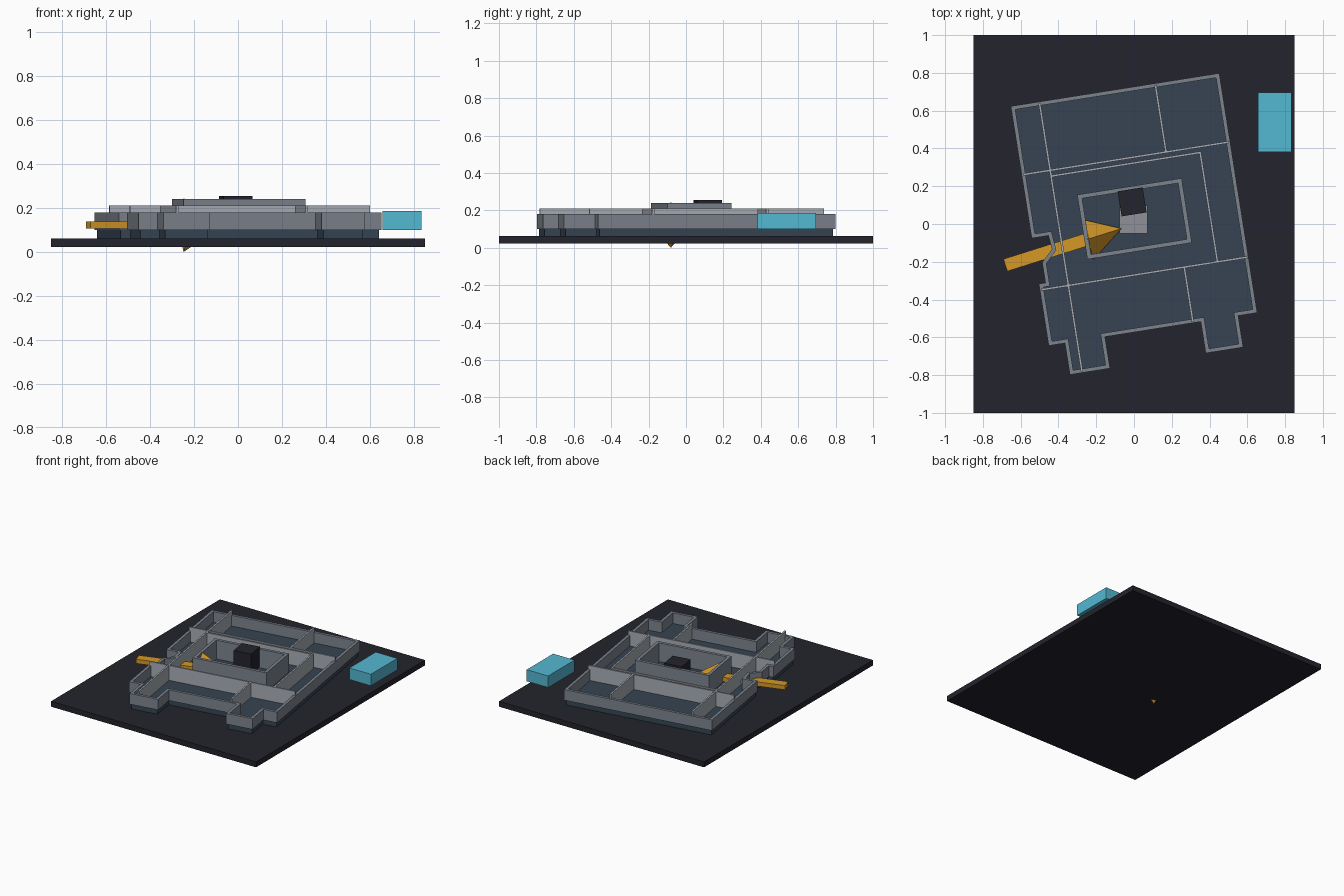
import bpy, bmesh, math
from mathutils import Vector, Matrix

if "Cube" in bpy.data.objects:
    bpy.data.objects.remove(bpy.data.objects["Cube"])

TURN = math.radians(9)          # the building is turned on its base
FLOOR, BASE_TOP = 0.10, 0.062


def material(name, rgb):
    lin = [((c / 255 + 0.055) / 1.055) ** 2.4 for c in rgb] + [1]
    m = bpy.data.materials.new(name)
    m.use_nodes = True
    m.diffuse_color = lin
    m.node_tree.nodes["Principled BSDF"].inputs["Base Color"].default_value = lin
    return m


dark = material("dark_slate", (35, 35, 45))
blue = material("floor_blue", (54, 68, 82))
grey = material("wall_grey", (124, 131, 141))
pale = material("partition_grey", (168, 173, 181))
tile = material("tile_grey", (142, 145, 153))
gold = material("arrow_orange", (212, 152, 38))
cyan = material("cyan", (84, 184, 210))


def finish(bm, name, mat, turn=0.0):
    bmesh.ops.recalc_face_normals(bm, faces=bm.faces)
    mesh = bpy.data.meshes.new(name)
    bm.to_mesh(mesh)
    bm.free()
    mesh.materials.append(mat)
    ob = bpy.data.objects.new(name, mesh)
    ob.rotation_euler.z = turn
    bpy.context.collection.objects.link(ob)
    return ob


def box(name, mat, x, y, z, turn=0.0):
    bm = bmesh.new()
    size = [b - a for a, b in (x, y, z)]
    mid = [(a + b) / 2 for a, b in (x, y, z)]
    bmesh.ops.create_cube(bm, size=1, matrix=Matrix.Translation(mid) @ Matrix.Diagonal(size + [1]))
    return finish(bm, name, mat, turn)


def offset(points, d):
    """Move a clockwise outline inward by d with mitred corners."""
    pts = [Vector(p) for p in points]
    out = []
    for i, p in enumerate(pts):
        a = (p - pts[i - 1]).normalized()
        b = (pts[(i + 1) % len(pts)] - p).normalized()
        n, m = Vector((a.y, -a.x)), Vector((b.y, -b.x))
        out.append(p + (n + m) * d / (1 + n.dot(m)))
    return out


def slab(name, mat, points, z0, z1):
    bm = bmesh.new()
    face = bm.faces.new([bm.verts.new((p[0], p[1], z0)) for p in points])
    top = bmesh.ops.extrude_face_region(bm, geom=[face])["geom"]
    bmesh.ops.translate(bm, vec=(0, 0, z1 - z0),
                        verts=[v for v in top if isinstance(v, bmesh.types.BMVert)])
    return finish(bm, name, mat, TURN)


def ring_wall(name, mat, points, thick, z0, z1):
    bm = bmesh.new()
    inner = offset(points, thick)
    loops = [[bm.verts.new((p[0], p[1], z)) for p in path]
             for path, z in ((points, z0), (points, z1), (inner, z1), (inner, z0))]
    n = len(points)
    for k in range(4):
        a, b = loops[k], loops[(k + 1) % 4]
        for i in range(n):
            j = (i + 1) % n
            bm.faces.new((a[i], a[j], b[j], b[i]))
    return finish(bm, name, mat, TURN)


# Base plate
box("base_plate", dark, (-0.85, 0.85), (-1, 1), (0.022, BASE_TOP))

# Building outline, clockwise, in the turned frame
W, E, S, N, FOOT = -0.547, 0.571, -0.566, 0.718, -0.735
outline = [(W, N), (E, N), (E, S), (0.469, S), (0.469, FOOT), (0.268, FOOT),
           (0.268, S), (-0.245, S), (-0.245, FOOT), (-0.46, FOOT), (-0.46, S),
           (W, S), (W, -0.234), (-0.512, -0.234), (-0.512, -0.125),
           (-0.45, -0.065), (-0.457, 0.01), (W, 0.01)]
slab("floor_slab", blue, offset(outline, 0.01), BASE_TOP, FLOOR)
ring_wall("outer_wall", grey, outline, 0.021, FLOOR, 0.18)

# Partitions, given by their centre lines
partitions = [((-0.537, 0.35), (0.565, 0.35)), ((-0.54, -0.267), (0.565, -0.267)),
              ((-0.394, 0.71), (-0.394, -0.73)), ((0.227, 0.71), (0.227, 0.35)),
              ((-0.394, 0.319), (0.411, 0.319)), ((0.405, 0.319), (0.405, -0.267)),
              ((0.227, -0.267), (0.227, -0.56))]
T = 0.006
for i, (p, q) in enumerate(partitions):
    xs, ys = sorted((p[0], q[0])), sorted((p[1], q[1]))
    if xs[0] == xs[1]:
        xs = (xs[0] - T, xs[1] + T)
    else:
        ys = (ys[0] - T, ys[1] + T)
    box(f"partition_{i + 1}", pale, xs, ys, (FLOOR, 0.211), TURN)

# Central room
room = [(-0.273, 0.2), (0.287, 0.2), (0.287, -0.146), (-0.273, -0.146)]
ring_wall("room_wall", grey, room, 0.023, FLOOR, 0.24)
box("floor_tile", tile, (-0.077, 0.072), (-0.05, 0.098), (FLOOR, 0.108))
block = box("dark_block", dark, (-0.067, 0.067), (-0.067, 0.067), (0.105, 0.255), TURN)
block.location = (-0.01, 0.117, 0)

# Arrow: flat shaft and four-sided head
aim = math.radians(17.5)
tip = Vector((-0.066, -0.024, 0.122))
shaft = box("arrow_shaft", gold, (-0.645, -0.15), (-0.034, 0.034), (-0.015, 0.017), aim)
shaft.location = tip
bm = bmesh.new()
bmesh.ops.create_cone(bm, cap_ends=True, segments=4, radius1=0.122, radius2=0, depth=0.19)
bmesh.ops.rotate(bm, verts=bm.verts, matrix=Matrix.Rotation(math.pi / 2, 3, "Y"))
low = min(v.co.z for v in bm.verts)
if low > -0.1:                  # stand the head on a corner
    bmesh.ops.rotate(bm, verts=bm.verts, matrix=Matrix.Rotation(math.pi / 4, 3, "X"))
bmesh.ops.scale(bm, verts=bm.verts, vec=(1, 0.92, 1))
bmesh.ops.translate(bm, verts=bm.verts, vec=(-0.095, 0, 0))
head = finish(bm, "arrow_head", gold, aim)
head.location = tip

# Floating box beside the building
box("side_box", cyan, (0.656, 0.834), (0.382, 0.695), (FLOOR, 0.187))
